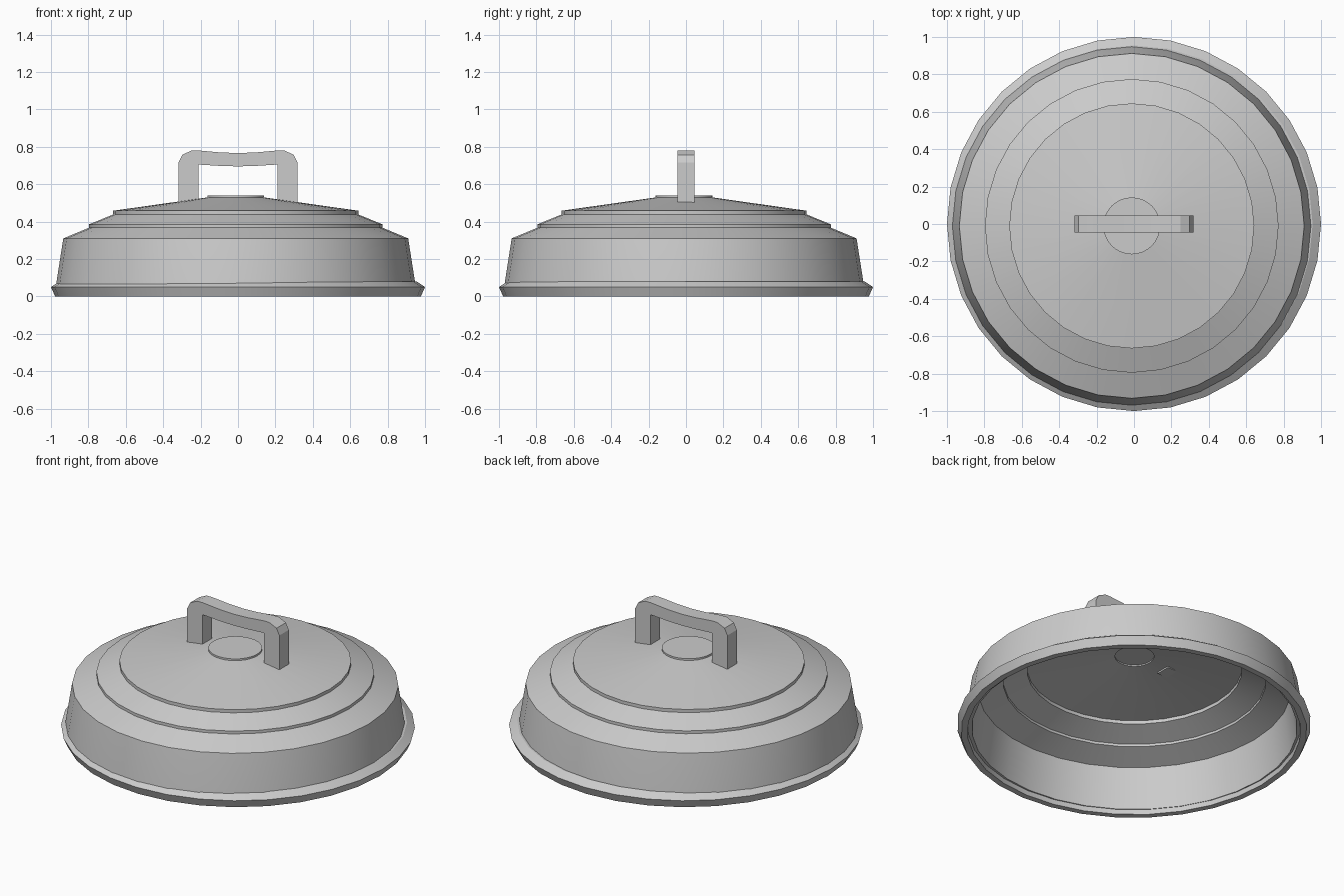
import bpy, bmesh
from math import radians, pi

if "Cube" in bpy.data.objects:
    bpy.data.objects.remove(bpy.data.objects["Cube"])

def finish(name, bm, smooth=True):
    bmesh.ops.remove_doubles(bm, verts=bm.verts, dist=1e-5)
    bmesh.ops.recalc_face_normals(bm, faces=bm.faces)
    me = bpy.data.meshes.new(name)
    bm.to_mesh(me)
    bm.free()
    ob = bpy.data.objects.new(name, me)
    bpy.context.collection.objects.link(ob)
    if smooth:
        bpy.ops.object.select_all(action='DESELECT')
        ob.select_set(True)
        bpy.context.view_layer.objects.active = ob
        bpy.ops.object.shade_smooth_by_angle(angle=radians(20))
    return ob

def lathe(name, profile, closed, steps=32):
    bm = bmesh.new()
    vs = [bm.verts.new((r, 0, z)) for r, z in profile]
    es = [bm.edges.new(p) for p in zip(vs, vs[1:])]
    if closed:
        es.append(bm.edges.new((vs[-1], vs[0])))
    bmesh.ops.spin(bm, geom=vs + es, cent=(0, 0, 0), axis=(0, 0, 1),
                   angle=2 * pi, steps=steps, use_duplicate=False)
    return finish(name, bm)

# stepped dome shell: outer skin down the side, then inner skin back up
dome = lathe("lid_dome", [
    (0, .54), (.152, .54), (.152, .529), (.655, .458), (.655, .438),
    (.785, .385), (.785, .367), (.922, .31), (.958, .08), (.963, .03),
    (.92, .03), (.885, .282), (.744, .337), (.744, .353),
    (.608, .407), (.608, .428), (.111, .497), (.111, .505), (0, .505)], False)
dome.location = (-.012, -.010, 0)

# bottom rim
lathe("rim", [(.978, 0), (1, .05), (.955, .08), (.935, .08), (.942, 0)], True)

# handle: half outline mirrored, then extruded in depth
outer = [(.318, .475), (.318, .717), (.298, .757), (.248, .78), (.21, .78), (.1, .77)]
inner = [(.212, .475), (.212, .705), (.1, .698)]
right = outer + [(0, .766)]
left = [(-x, z) for x, z in reversed(outer)]
under = [(-x, z) for x, z in inner] + [(0, .695)] + inner[::-1]
bm = bmesh.new()
face = bm.faces.new([bm.verts.new((x, -.046, z)) for x, z in right + left + under])
ext = bmesh.ops.extrude_face_region(bm, geom=[face], use_keep_orig=True)
bmesh.ops.translate(bm, vec=(0, .092, 0),
                    verts=[v for v in ext["geom"] if isinstance(v, bmesh.types.BMVert)])
finish("handle", bm)
